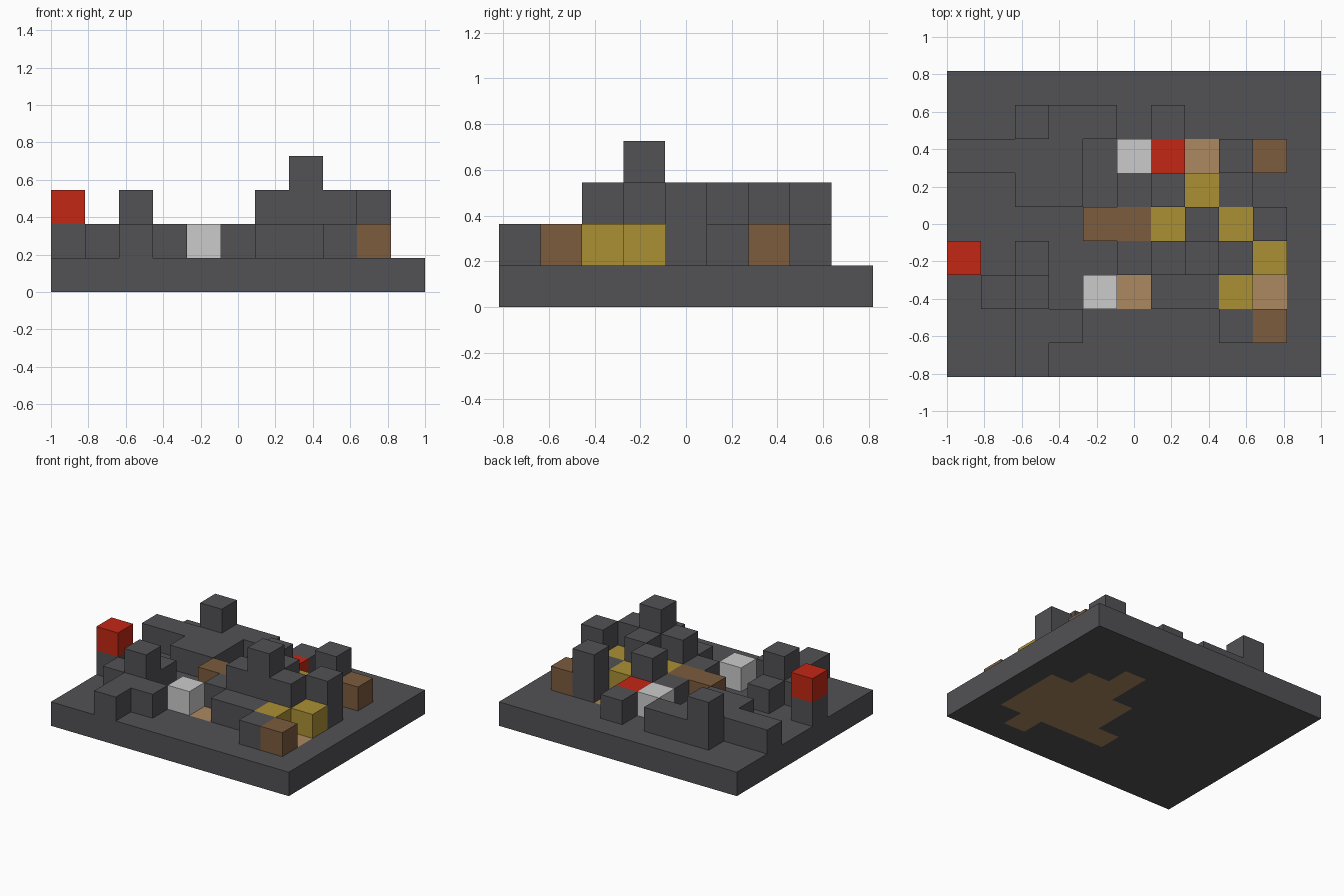
import bpy
import bmesh
from mathutils import Vector

cube = bpy.data.objects.get("Cube")
if cube:
    bpy.data.objects.remove(cube, do_unlink=True)

CELL = 2 / 11

# Town plan, back row first: each symbol is one stack of blocks
PLAN = [
    "...........",
    "..taa.a....",
    "aaaa.wr.tb.",
    "..aa.atya..",
    "....bbytyt.",
    "R.a..atTty.",
    ".at.w.aay..",
    "..aa....ab.",
    "..a........",
]
# symbol: (height in blocks, part name of the top block)
STACKS = {
    ".": (1, None),
    "a": (2, "stone_blocks"),
    "t": (3, "stone_blocks"),
    "T": (4, "stone_blocks"),
    "w": (2, "white_blocks"),
    "y": (2, "yellow_blocks"),
    "b": (2, "brown_blocks"),
    "r": (2, "red_blocks"),
    "R": (3, "red_blocks"),
}
# Sandy patch set into the slab: row -> first and last column
PATCH = {6: (7, 7), 5: (7, 8), 4: (6, 9), 3: (6, 9), 2: (5, 9), 1: (8, 8)}

COLOURS = {
    "base_slab": ("dark_grey", (0.085, 0.085, 0.093)),
    "stone_blocks": ("dark_grey", (0.085, 0.085, 0.093)),
    "sand_patch": ("tan", (0.41, 0.25, 0.117)),
    "white_blocks": ("light_grey", (0.6, 0.6, 0.6)),
    "yellow_blocks": ("mustard", (0.41, 0.28, 0.036)),
    "brown_blocks": ("brown", (0.2, 0.106, 0.048)),
    "red_blocks": ("red", (0.54, 0.02, 0.007)),
}


def material(name, rgb):
    mat = bpy.data.materials.get(name)
    if mat is None:
        mat = bpy.data.materials.new(name)
        mat.use_nodes = True
        mat.diffuse_color = (*rgb, 1)
        bsdf = mat.node_tree.nodes["Principled BSDF"]
        bsdf.inputs["Base Color"].default_value = (*rgb, 1)
        bsdf.inputs["Roughness"].default_value = 0.9
    return mat


# Fill the block grid: (column, row, level) -> part name
blocks = {}
for row, line in enumerate(reversed(PLAN)):
    for col, symbol in enumerate(line):
        height, top = STACKS[symbol]
        first, last = PATCH.get(row, (1, 0))
        blocks[col, row, 0] = "sand_patch" if first <= col <= last else "base_slab"
        for level in range(1, height):
            blocks[col, row, level] = top if level == height - 1 else "stone_blocks"


def add_open_faces(bm, cell):
    """Add the sides of one block that no other block covers."""
    for axis in range(3):
        for sign in (-1, 1):
            normal = Vector((0, 0, 0))
            normal[axis] = sign
            if tuple(int(a + b) for a, b in zip(cell, normal)) in blocks:
                continue
            u = Vector((0, 0, 0))
            u[(axis + 1) % 3] = 1
            v = normal.cross(u)
            middle = Vector(cell) + Vector((0.5, 0.5, 0.5)) + normal / 2
            corners = [middle + (u * a + v * b) / 2
                       for a, b in ((-1, -1), (1, -1), (1, 1), (-1, 1))]
            bm.faces.new([bm.verts.new(p) for p in corners])


def build_part(part):
    bm = bmesh.new()
    for cell, owner in blocks.items():
        if owner == part:
            add_open_faces(bm, cell)
    # Weld the block sides and merge coplanar ones into large flat faces
    bmesh.ops.remove_doubles(bm, verts=bm.verts[:], dist=0.001)
    bmesh.ops.dissolve_limit(bm, angle_limit=0.01, verts=bm.verts[:], edges=bm.edges[:])
    offset = Vector((len(PLAN[0]) / 2, len(PLAN) / 2, 0))
    for vert in bm.verts:
        vert.co = (vert.co - offset) * CELL
    mesh = bpy.data.meshes.new(part)
    bm.to_mesh(mesh)
    bm.free()
    mesh.materials.append(material(*COLOURS[part]))
    bpy.context.collection.objects.link(bpy.data.objects.new(part, mesh))


for part in COLOURS:
    build_part(part)
